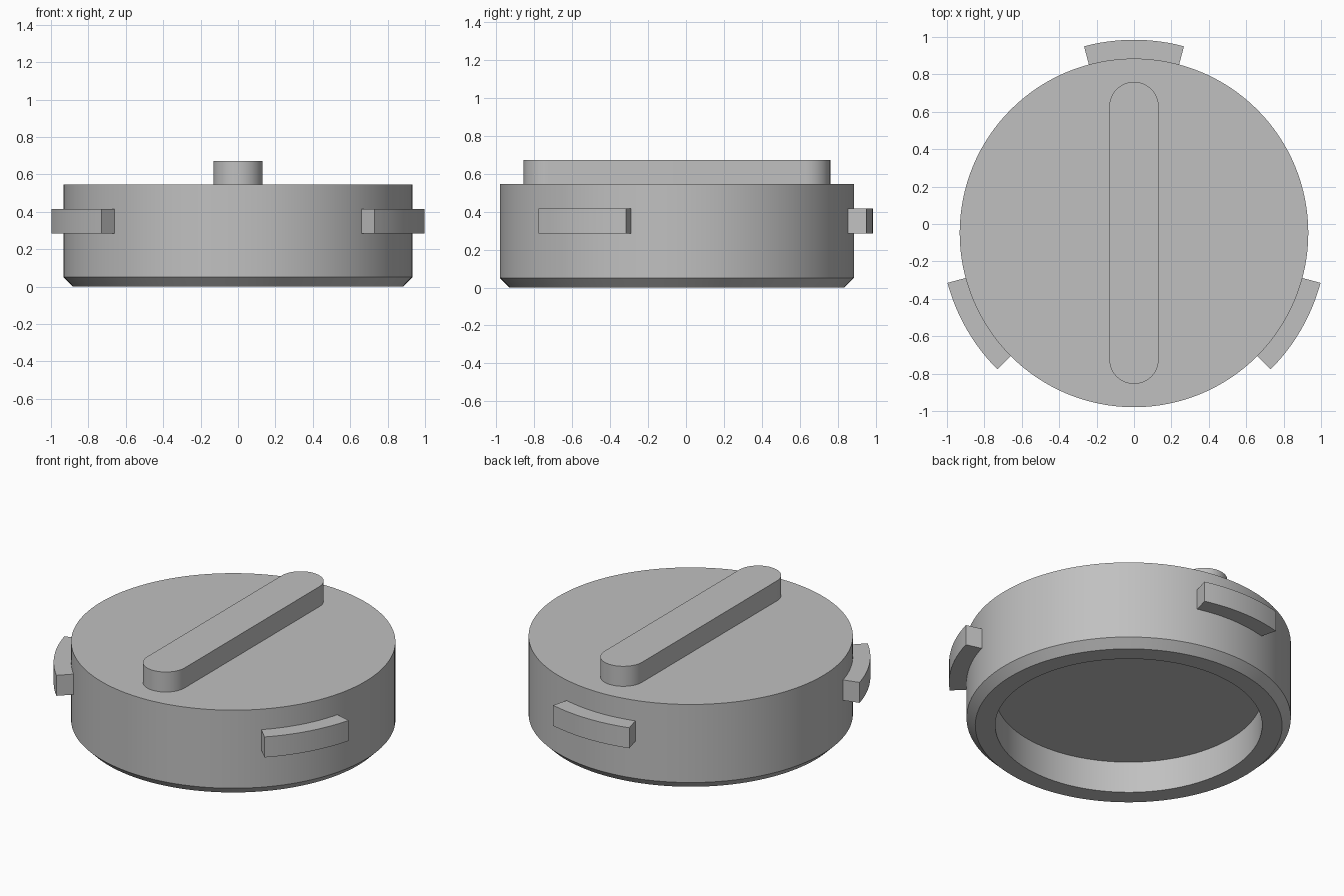
import bpy, bmesh
from math import sin, cos, pi, radians

if "Cube" in bpy.data.objects:
    bpy.data.objects.remove(bpy.data.objects["Cube"], do_unlink=True)

CENTRE_Y = -0.0475
BODY_R, TAB_R = 0.932, 1.0325

grey = bpy.data.materials.new("plain grey")
grey.use_nodes = True
colour = (0.53, 0.53, 0.53, 1)
grey.diffuse_color = colour
grey.node_tree.nodes["Principled BSDF"].inputs["Base Color"].default_value = colour


def finish(name, bm):
    """Turn a bmesh into a shaded, placed object."""
    bmesh.ops.recalc_face_normals(bm, faces=bm.faces[:])
    mesh = bpy.data.meshes.new(name)
    bm.to_mesh(mesh)
    bm.free()
    mesh.materials.append(grey)
    obj = bpy.data.objects.new(name, mesh)
    obj.location.y = CENTRE_Y
    bpy.context.collection.objects.link(obj)
    bpy.ops.object.select_all(action="DESELECT")
    obj.select_set(True)
    bpy.context.view_layer.objects.active = obj
    bpy.ops.object.shade_smooth_by_angle(angle=radians(30))
    return obj


def lathe(name, profile, steps=128):
    """Revolve an (r, z) profile about z."""
    bm = bmesh.new()
    verts = [bm.verts.new((r, 0, z)) for r, z in profile]
    edges = [bm.edges.new(pair) for pair in zip(verts, verts[1:])]
    bmesh.ops.spin(bm, geom=verts + edges, axis=(0, 0, 1), cent=(0, 0, 0),
                   angle=2 * pi, steps=steps)
    bmesh.ops.remove_doubles(bm, verts=bm.verts[:], dist=0.0001)
    return finish(name, bm)


def prism(name, outline, z0, z1):
    """Extrude a flat outline from z0 to z1."""
    bm = bmesh.new()
    face = bm.faces.new([bm.verts.new((x, y, z0)) for x, y in outline])
    top = bmesh.ops.extrude_face_region(bm, geom=[face], use_keep_orig=True)["geom"]
    moved = [v for v in top if isinstance(v, bmesh.types.BMVert)]
    bmesh.ops.translate(bm, verts=moved, vec=(0, 0, z1 - z0))
    return finish(name, bm)


def arc(radius, start, end, steps, cy=0):
    angles = [radians(start + (end - start) * i / steps) for i in range(steps + 1)]
    return [(radius * cos(a), cy + radius * sin(a)) for a in angles]


# Cap body: flat top, chamfered lower edge, shallow recess underneath
lathe("cap_body", [(0, 0.545), (BODY_R, 0.545), (BODY_R, 0.05), (0.882, 0),
                   (0.767, 0), (0.767, 0.2), (0, 0.2)])

# Grip bar with rounded ends
half_width, half_length = 0.132, 0.8075
offset = half_length - half_width
prism("grip_bar", arc(half_width, 0, 180, 24, offset)
      + arc(half_width, 180, 360, 24, -offset), 0.54, 0.672)

# Three curved locking tabs
for label, angle in (("back", 90), ("right", 210), ("left", 330)):
    prism(label + "_locking_tab", arc(TAB_R, angle - 15, angle + 15, 12)
          + arc(BODY_R - 0.02, angle + 15, angle - 15, 12), 0.285, 0.415)
